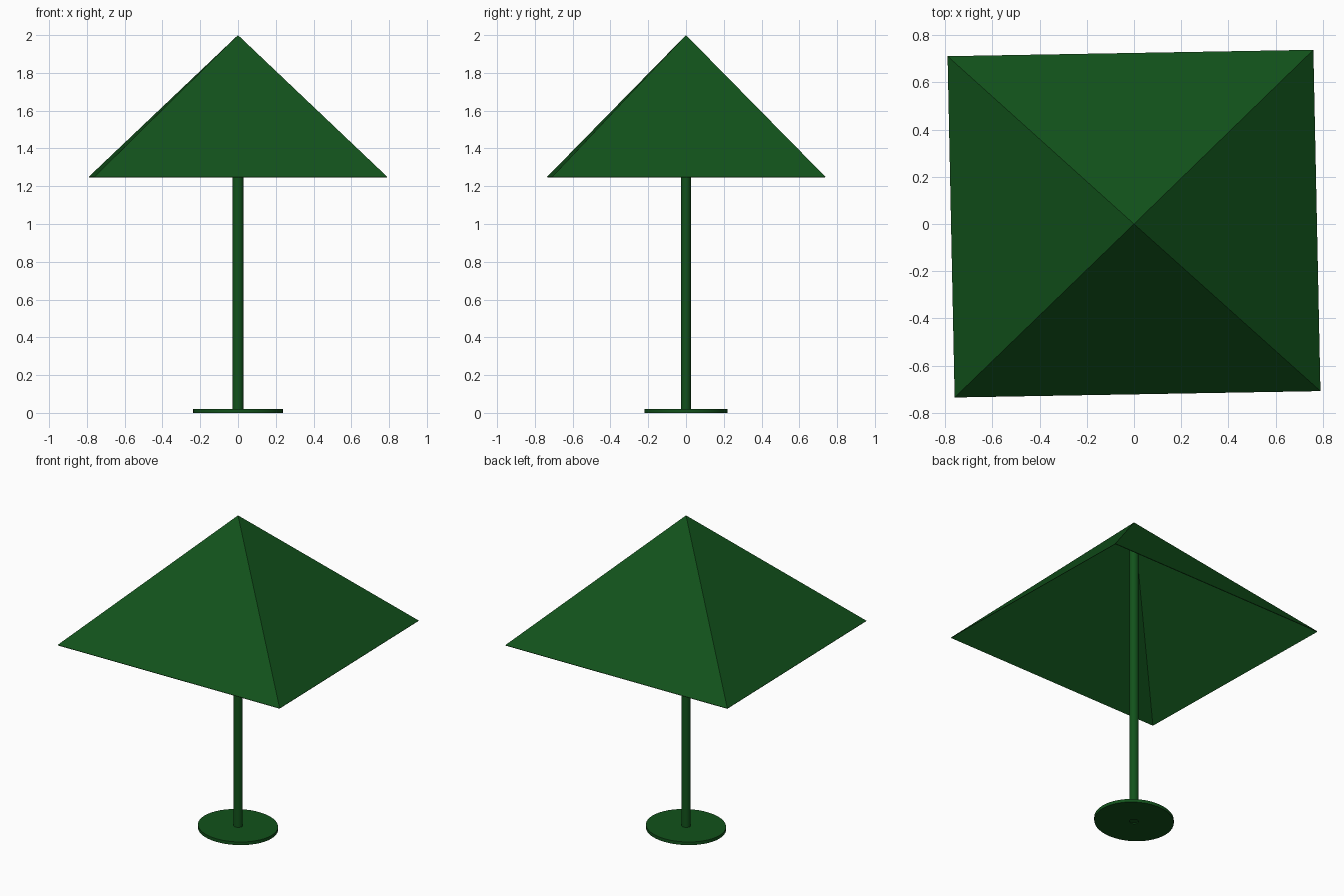
import bpy, bmesh
from math import cos, sin, tau

if "Cube" in bpy.data.objects:
    bpy.data.objects.remove(bpy.data.objects["Cube"])

green = bpy.data.materials.new("dark_green")
green.diffuse_color = (0.006, 0.085, 0.011, 1)
green.use_nodes = True
green.node_tree.nodes["Principled BSDF"].inputs["Base Color"].default_value = green.diffuse_color


def add_object(name, bm, smooth=False):
    bmesh.ops.recalc_face_normals(bm, faces=bm.faces)
    mesh = bpy.data.meshes.new(name)
    bm.to_mesh(mesh)
    bm.free()
    obj = bpy.data.objects.new(name, mesh)
    bpy.context.collection.objects.link(obj)
    mesh.materials.append(green)
    if smooth:
        bpy.ops.object.select_all(action='DESELECT')
        obj.select_set(True)
        bpy.context.view_layer.objects.active = obj
        bpy.ops.object.shade_smooth_by_angle()
    return obj


def revolve(name, profile, sides, squash=0.93, closed=True):
    """Turn an (r, z) profile round z, slightly flattened along y."""
    bm = bmesh.new()
    rings = [[bm.verts.new((r * cos(tau * i / sides), squash * r * sin(tau * i / sides), z))
              for i in range(sides)] for r, z in profile]
    pairs = list(zip(rings, rings[1:]))
    if closed:
        pairs.append((rings[-1], rings[0]))
    else:
        bm.faces.new(rings[0])
        bm.faces.new(rings[-1])
    for a, b in pairs:
        for i in range(sides):
            j = (i + 1) % sides
            bm.faces.new((a[i], a[j], b[j], b[i]))
    return add_object(name, bm, smooth=True)


# Round base plate with a socket for the pole
revolve("base", [(0.027, 0), (0.237, 0), (0.237, 0.02), (0.027, 0.02)], 48)

# Pole reaching up into the peak of the canopy
revolve("pole", [(0.028, 0.005), (0.028, 1.965)], 20, closed=False)

# Open-bottomed four-sided canopy, turned slightly about the pole
bm = bmesh.new()
peak = bm.verts.new((0, 0, 2))
rim = [bm.verts.new((x, y, 1.25)) for x, y in
       ((-0.76, -0.735), (0.79, -0.708), (0.76, 0.738), (-0.79, 0.711))]
for i in range(4):
    bm.faces.new((rim[i], rim[(i + 1) % 4], peak))
canopy = add_object("canopy", bm)
shell = canopy.modifiers.new("cloth_thickness", 'SOLIDIFY')
shell.thickness = 0.004
shell.offset = -1
